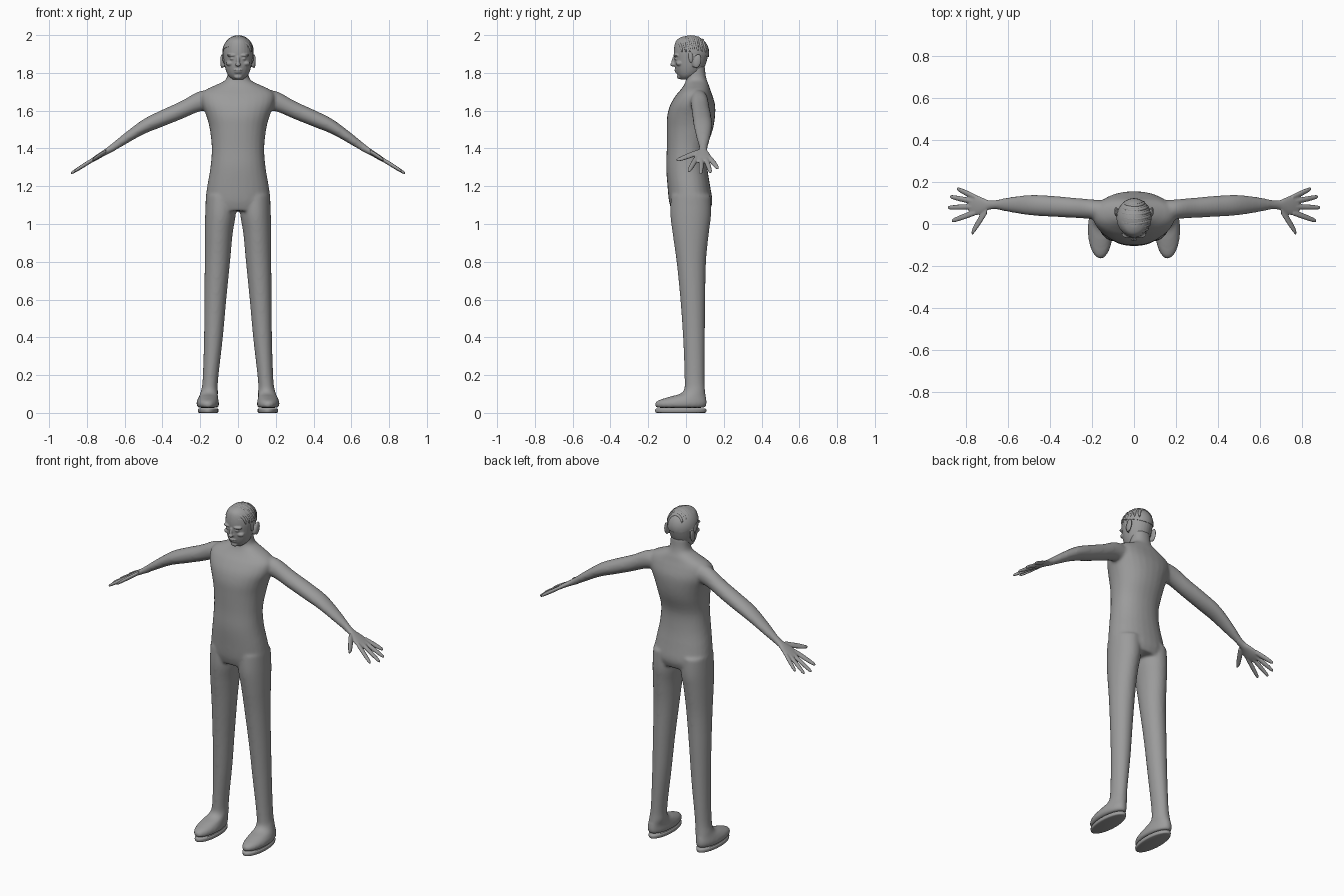
import bpy, bmesh
from math import sin, cos, pi, sqrt
from mathutils import Matrix, Vector

if "Cube" in bpy.data.objects:
    bpy.data.objects.remove(bpy.data.objects["Cube"])

grey = bpy.data.materials.new("plain grey")
grey.use_nodes = True
GREY = (0.33, 0.33, 0.33, 1)
grey.diffuse_color = GREY
grey.node_tree.nodes["Principled BSDF"].inputs["Base Color"].default_value = GREY


def smooth_rows(rows, steps=4):
    """Catmull-Rom samples through a list of number rows."""
    out = []
    for i in range(len(rows) - 1):
        p0, p1 = rows[max(i - 1, 0)], rows[i]
        p2, p3 = rows[i + 1], rows[min(i + 2, len(rows) - 1)]
        for s in range(steps):
            t = s / steps
            out.append([b + 0.5 * t * (c - a + t * (2*a - 5*b + 4*c - d + t * (3*(b - c) + d - a)))
                        for a, b, c, d in zip(p0, p1, p2, p3)])
    return out + [list(rows[-1])]


def loft(bm, rows, axis="z", side=1, power=2.0, n=28):
    """Rows: position, centre and half size across, centre and half size across."""
    rings = []
    for t, ca, ha, cb, hb in smooth_rows(rows):
        ring = []
        for k in range(n):
            c, s = cos(2 * pi * k / n), sin(2 * pi * k / n)
            a = ca + ha * abs(c) ** (2 / power) * (1 if c > 0 else -1)
            b = cb + hb * abs(s) ** (2 / power) * (1 if s > 0 else -1)
            x, y, z = (a, b, t) if axis == "z" else (t, a, b)
            ring.append(bm.verts.new((side * x, y, z)))
        rings.append(ring)
    for r, q in zip(rings, rings[1:]):
        for k in range(n):
            bm.faces.new((r[k], r[(k + 1) % n], q[(k + 1) % n], q[k]))
    bm.faces.new(rings[0])
    bm.faces.new(rings[-1])


def ball(bm, centre, radii, tilt=0.0):
    m = Matrix.Translation(centre) @ Matrix.Rotation(tilt, 4, "X") @ Matrix.Diagonal((*radii, 1))
    bmesh.ops.create_uvsphere(bm, u_segments=24, v_segments=16, radius=1, matrix=m)


def finish(bm, name, voxel=0.0, passes=0):
    """Turn the parts into one object, fused into a single skin if voxel is set."""
    bmesh.ops.recalc_face_normals(bm, faces=bm.faces[:])
    me = bpy.data.meshes.new(name)
    bm.to_mesh(me)
    bm.free()
    me.materials.append(grey)
    ob = bpy.data.objects.new(name, me)
    bpy.context.collection.objects.link(ob)
    if voxel:
        mod = ob.modifiers.new("Fuse", "REMESH")
        mod.mode = "VOXEL"
        mod.voxel_size = voxel
        mod.use_smooth_shade = True
        mod = ob.modifiers.new("Relax", "SMOOTH")
        mod.factor = 0.5
        mod.iterations = passes
    else:
        bpy.ops.object.select_all(action="DESELECT")
        ob.select_set(True)
        bpy.context.view_layer.objects.active = ob
        bpy.ops.object.shade_smooth_by_angle(angle=0.7)
    return ob


# Body: torso, legs with feet, arms
TORSO = [(1.07, 0, .165, .025, .100), (1.12, 0, .172, .025, .115), (1.2, 0, .163, .015, .113),
         (1.3, 0, .146, .004, .109), (1.4, 0, .139, .005, .107), (1.5, 0, .149, .02, .122),
         (1.57, 0, .167, .027, .127), (1.63, 0, .19, .035, .119), (1.68, 0, .195, .043, .097),
         (1.71, 0, .172, .05, .079), (1.735, 0, .12, .055, .066), (1.76, 0, .069, .055, .056),
         (1.79, 0, .056, .052, .052), (1.84, 0, .054, .05, .05)]
LEG = [(.027, .158, .053, -.028, .13), (.045, .16, .06, -.028, .138), (.065, .16, .057, -.02, .13),
       (.085, .157, .051, .008, .098), (.11, .152, .046, .042, .06), (.18, .146, .041, .045, .053),
       (.4, .13, .05, .042, .058), (.6, .12, .058, .036, .066), (.8, .109, .067, .028, .078),
       (.95, .102, .074, .025, .096), (1.05, .093, .081, .025, .108), (1.15, .09, .08, .025, .105)]
ARM = [(.1, .06, .05, 1.66, .05), (.2, .07, .047, 1.65, .054), (.3, .078, .048, 1.603, .048),
       (.4, .085, .05, 1.56, .045), (.5, .09, .048, 1.515, .04), (.6, .092, .034, 1.45, .031),
       (.67, .092, .02, 1.401, .023), (.69, .092, .019, 1.389, .02)]
bm = bmesh.new()
loft(bm, TORSO, power=2.2)
for side in (1, -1):
    loft(bm, LEG, side=side)
    loft(bm, ARM, axis="x", side=side)
finish(bm, "body", 0.008, 8)

# Shoe soles
SOLE = [(0, .157, .047, -.028, .125), (.004, .158, .053, -.028, .134),
        (.018, .158, .054, -.028, .135), (.024, .158, .049, -.028, .128)]
for side, name in ((1, "left_sole"), (-1, "right_sole")):
    bm = bmesh.new()
    loft(bm, SOLE, side=side)
    finish(bm, name)

# Hands: palm and five tapered fingers given by base and tip
PALM = [(.65, .092, .021, 1.414, .025), (.69, .09, .022, 1.388, .019), (.72, .088, .037, 1.37, .016),
        (.755, .09, .049, 1.348, .014), (.785, .095, .047, 1.33, .01)]
FINGERS = [((.70, .07), (.772, -.042), .024), ((.76, .053), (.866, .015), .014),
           ((.77, .082), (.885, .078), .013), ((.77, .108), (.875, .13), .013),
           ((.755, .127), (.842, .168), .014)]


def slope(x):
    return 1.395 - 0.62 * (x - 0.68)


for side, name in ((1, "left_hand"), (-1, "right_hand")):
    bm = bmesh.new()
    loft(bm, PALM, axis="x", side=side)
    for (x0, y0), (x1, y1), w in FINGERS:
        rows = []
        for t, k in ((0, 1), (.5, 1), (.9, .75), (1, .35)):
            x, y = x0 + t * (x1 - x0), y0 + t * (y1 - y0)
            rows.append((x, y, w * k, slope(x), .012 * k))
        loft(bm, rows, axis="x", side=side, n=14)
    finish(bm, name, 0.0035, 3)

# Head with face features and ears
HEAD = [(1.764, 0, .025, .0, .026), (1.78, 0, .046, .007, .046), (1.8, 0, .059, .015, .065),
        (1.83, 0, .069, .02, .078), (1.87, 0, .076, .025, .087), (1.91, 0, .079, .027, .092),
        (1.95, 0, .072, .025, .085), (1.975, 0, .055, .02, .068), (1.99, 0, .03, .017, .04),
        (1.995, 0, .012, .017, .015)]
bm = bmesh.new()
loft(bm, HEAD)
ball(bm, (0, -.064, 1.866), (.009, .012, .028), -.25)    # nose bridge
ball(bm, (0, -.07, 1.844), (.015, .013, .01))            # nose tip
ball(bm, (0, -.052, 1.815), (.023, .01, .006))           # upper lip
ball(bm, (0, -.048, 1.804), (.02, .01, .006))            # lower lip
ball(bm, (0, -.034, 1.78), (.022, .014, .013))           # chin
for side in (1, -1):
    ball(bm, (side * .031, -.05, 1.893), (.027, .018, .008))         # brow
    ball(bm, (side * .03, -.05, 1.875), (.014, .012, .007))          # eye
    ball(bm, (side * .04, -.034, 1.85), (.024, .02, .014))           # cheek
    ball(bm, (side * .085, .06, 1.862), (.009, .021, .038), -.2)     # ear
    ball(bm, (side * .078, .046, 1.855), (.01, .012, .028), -.2)     # ear root
finish(bm, "head", 0.004, 3)

# Hair cap, trimmed along a sloping hairline
bm = bmesh.new()
ball(bm, (0, .027, 1.905), (.084, .096, .094))
cut = bmesh.ops.bisect_plane(bm, geom=bm.verts[:] + bm.edges[:] + bm.faces[:],
                             plane_co=(0, 0, 1.925), plane_no=Vector((0, .35, 1)),
                             clear_inner=True)
rim = [e for e in cut["geom_cut"] if isinstance(e, bmesh.types.BMEdge)]
bmesh.ops.edgeloop_fill(bm, edges=rim)
finish(bm, "hair_cap")

# Hair locks swept across the crown from the parting
curve = bpy.data.curves.new("hair_locks", "CURVE")
curve.dimensions = "3D"
curve.bevel_depth = 0.009
curve.bevel_resolution = 3
curve.use_fill_caps = True
for i in range(7):
    y0 = -.04 + .021 * i
    line = curve.splines.new("POLY")
    count = 13
    line.points.add(count - 1)
    for j, p in enumerate(line.points):
        t = j / (count - 1)
        a = -0.95 + 2.45 * t
        y = y0 + .018 * sin(a) ** 2
        k = sqrt(max(0.05, 1 - ((y - .027) / .096) ** 2))
        p.co = (.08 * k * sin(a), y, 1.905 + .086 * k * cos(a), 1)
        p.radius = 0.3 + 0.7 * sin(pi * t) ** 0.5 if 0 < t < 1 else 0.3
    line.use_smooth = True
curve.materials.append(grey)
bpy.context.collection.objects.link(bpy.data.objects.new("hair_locks", curve))

# Sideburns in front of the ears
for side, name in ((1, "left_sideburn"), (-1, "right_sideburn")):
    bm = bmesh.new()
    ball(bm, (side * .075, .025, 1.885), (.008, .012, .032), .1)
    finish(bm, name)
